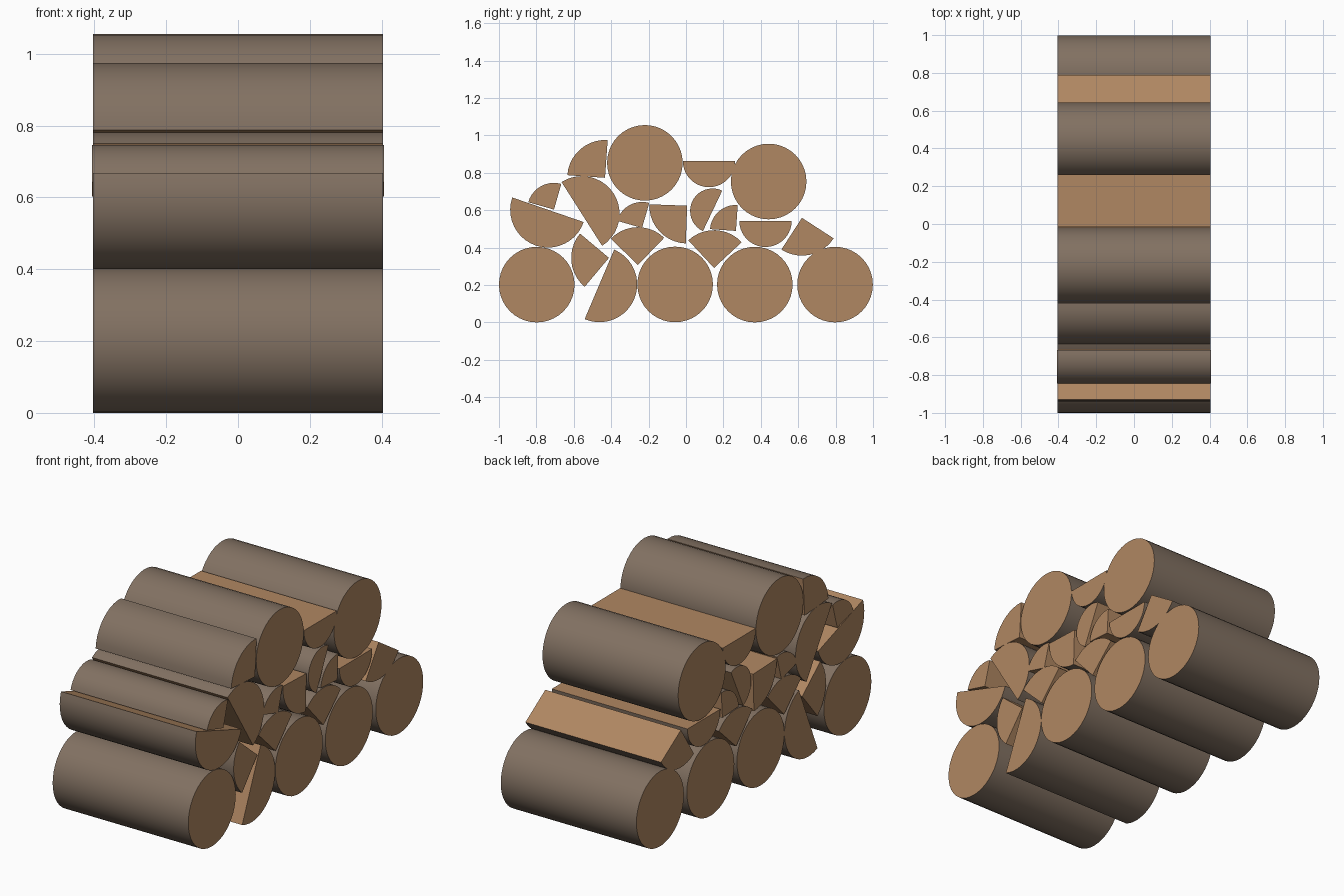
import bpy, bmesh, math

if "Cube" in bpy.data.objects:
    bpy.data.objects.remove(bpy.data.objects["Cube"])

HALF_LEN = 0.404


def material(name, rgb):
    m = bpy.data.materials.new(name)
    m.diffuse_color = (*rgb, 1.0)
    m.use_nodes = True
    m.node_tree.nodes["Principled BSDF"].inputs["Base Color"].default_value = m.diffuse_color
    return m


bark = material("bark brown", (0.223, 0.165, 0.122))
wood = material("cut wood tan", (0.434, 0.242, 0.122))


def log(name, y, z, r, start=0, sweep=360, half=HALF_LEN):
    """Log lying along x: a full round, or a split wedge sweeping from start (degrees)."""
    full = sweep == 360
    steps = 40 if full else max(2, round(sweep / 9))
    pts = [(r * math.cos(math.radians(start + sweep * i / steps)),
            r * math.sin(math.radians(start + sweep * i / steps)))
           for i in range(steps if full else steps + 1)]
    arc_faces = steps
    if sweep < 180:
        pts.append((0.0, 0.0))          # heartwood corner of a quarter split
    bm = bmesh.new()
    a = [bm.verts.new((-half, p, q)) for p, q in pts]
    b = [bm.verts.new((half, p, q)) for p, q in pts]
    n = len(pts)
    for i in range(n):
        j = (i + 1) % n
        f = bm.faces.new((a[i], a[j], b[j], b[i]))
        f.material_index = 0 if i < arc_faces else 1
    for ring in (a[::-1], b):           # sawn ends
        bm.faces.new(ring).material_index = 1
    bmesh.ops.recalc_face_normals(bm, faces=bm.faces)
    for f in bm.faces:
        f.smooth = f.material_index == 0
    for e in bm.edges:
        if any(f.material_index for f in e.link_faces):
            e.smooth = False
    me = bpy.data.meshes.new(name)
    bm.to_mesh(me)
    bm.free()
    me.materials.append(bark)
    me.materials.append(wood)
    ob = bpy.data.objects.new(name, me)
    ob.location = (0, y, z)
    bpy.context.collection.objects.link(ob)


# Round logs: bottom row and two on top
for i, (y, z) in enumerate([(-0.798, 0.202), (-0.058, 0.203), (0.368, 0.202),
                            (0.797, 0.202), (-0.22, 0.853), (0.442, 0.753)]):
    log(f"round_log_{i + 1}", y, z, 0.202)

# Half logs: y, z, radius, start angle of the bark arc
for i, (y, z, r, s) in enumerate([(-0.463, 0.203, 0.202, -113),
                                  (-0.738, 0.602, 0.202, 161),
                                  (-0.557, 0.58, 0.202, -57.5),
                                  (0.142, 0.596, 0.12, 64.5),
                                  (0.123, 0.863, 0.14, 180),
                                  (0.425, 0.543, 0.14, 180)]):
    log(f"half_log_{i + 1}", y, z, r, s, 180)

# Quarter logs
for i, (y, z, r, s) in enumerate([(-0.706, 0.603, 0.143, 74),
                                  (-0.433, 0.773, 0.202, 86),
                                  (-0.412, 0.345, 0.202, 140),
                                  (-0.257, 0.307, 0.202, 46),
                                  (-0.235, 0.505, 0.139, 74),
                                  (0.006, 0.624, 0.202, 178),
                                  (0.267, 0.489, 0.139, 86),
                                  (0.15, 0.291, 0.202, 43),
                                  (0.62, 0.559, 0.202, -123)]):
    log(f"quarter_log_{i + 1}", y, z, r, s, 90, HALF_LEN + (0.003 if i == 0 else 0))
